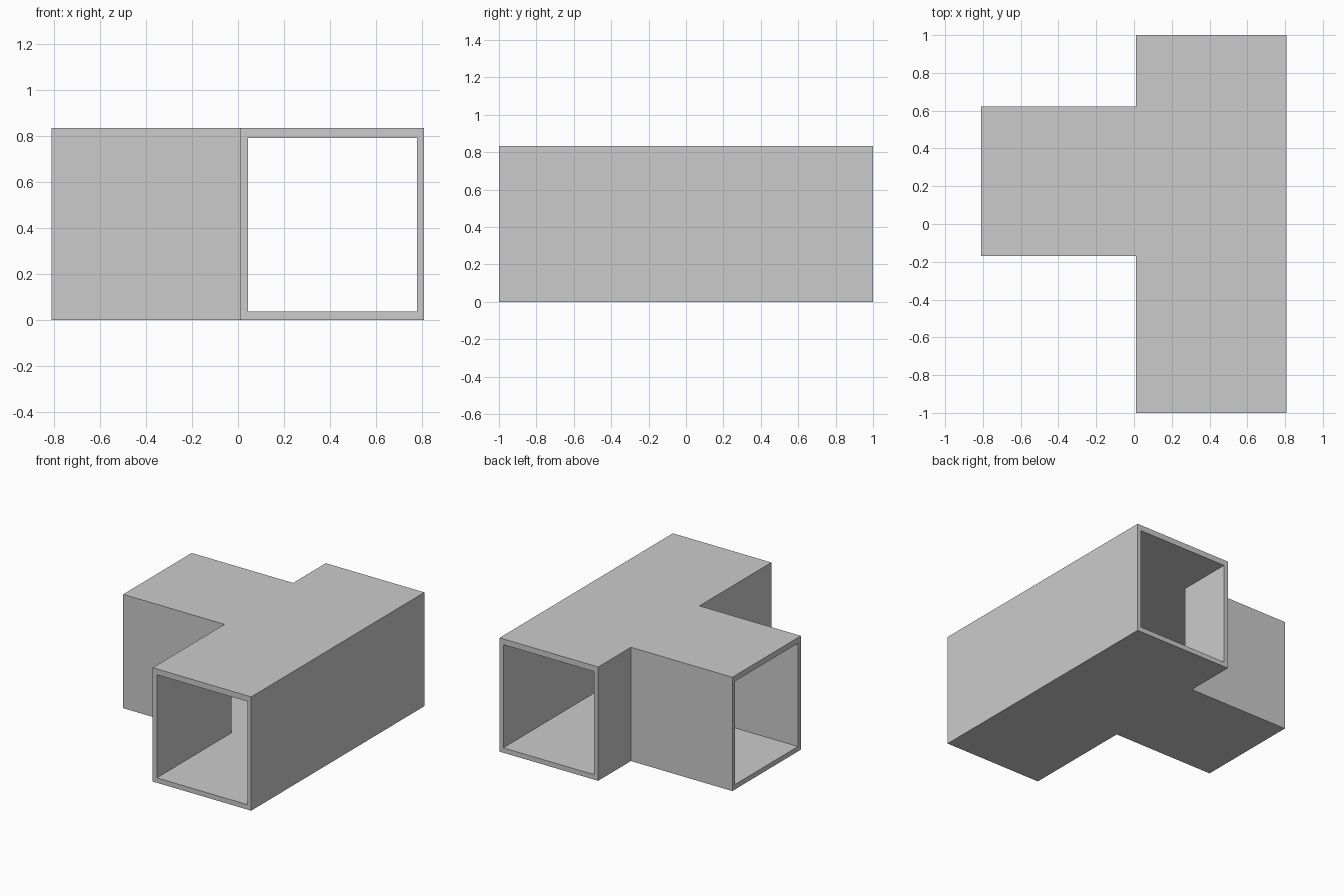
import bpy, bmesh

if "Cube" in bpy.data.objects:
    bpy.data.objects.remove(bpy.data.objects["Cube"])


def tee_prism(name, x_end, x_left, x_right, y_end, y_low, y_high, z0, z1):
    """Extrude a T-shaped plan outline from z0 to z1."""
    plan = [(x_left, -y_end), (x_right, -y_end), (x_right, y_end), (x_left, y_end),
            (x_left, y_high), (x_end, y_high), (x_end, y_low), (x_left, y_low)]
    bm = bmesh.new()
    face = bm.faces.new([bm.verts.new((x, y, z0)) for x, y in plan])
    top = bmesh.ops.extrude_face_region(bm, geom=[face])["geom"]
    bmesh.ops.translate(bm, vec=(0, 0, z1 - z0),
                        verts=[g for g in top if isinstance(g, bmesh.types.BMVert)])
    bmesh.ops.recalc_face_normals(bm, faces=bm.faces)
    mesh = bpy.data.meshes.new(name)
    bm.to_mesh(mesh)
    bm.free()
    obj = bpy.data.objects.new(name, mesh)
    bpy.context.collection.objects.link(obj)
    return obj


# Outer shell of the square T-junction duct
duct = tee_prism("duct_tee", -0.81, 0.01, 0.807, 1.0, -0.17, 0.622, 0.0, 0.832)

# Inner passage, overshooting all three open ends
bore = tee_prism("duct_passage_cutter", -0.95, 0.044, 0.777, 1.2, -0.136, 0.588, 0.036, 0.79)
bore.hide_render = True

cut = duct.modifiers.new("hollow", "BOOLEAN")
cut.operation = "DIFFERENCE"
cut.solver = "EXACT"
cut.object = bore
bpy.context.view_layer.objects.active = duct
duct.select_set(True)
bpy.ops.object.modifier_apply(modifier=cut.name)
bpy.data.objects.remove(bore)
